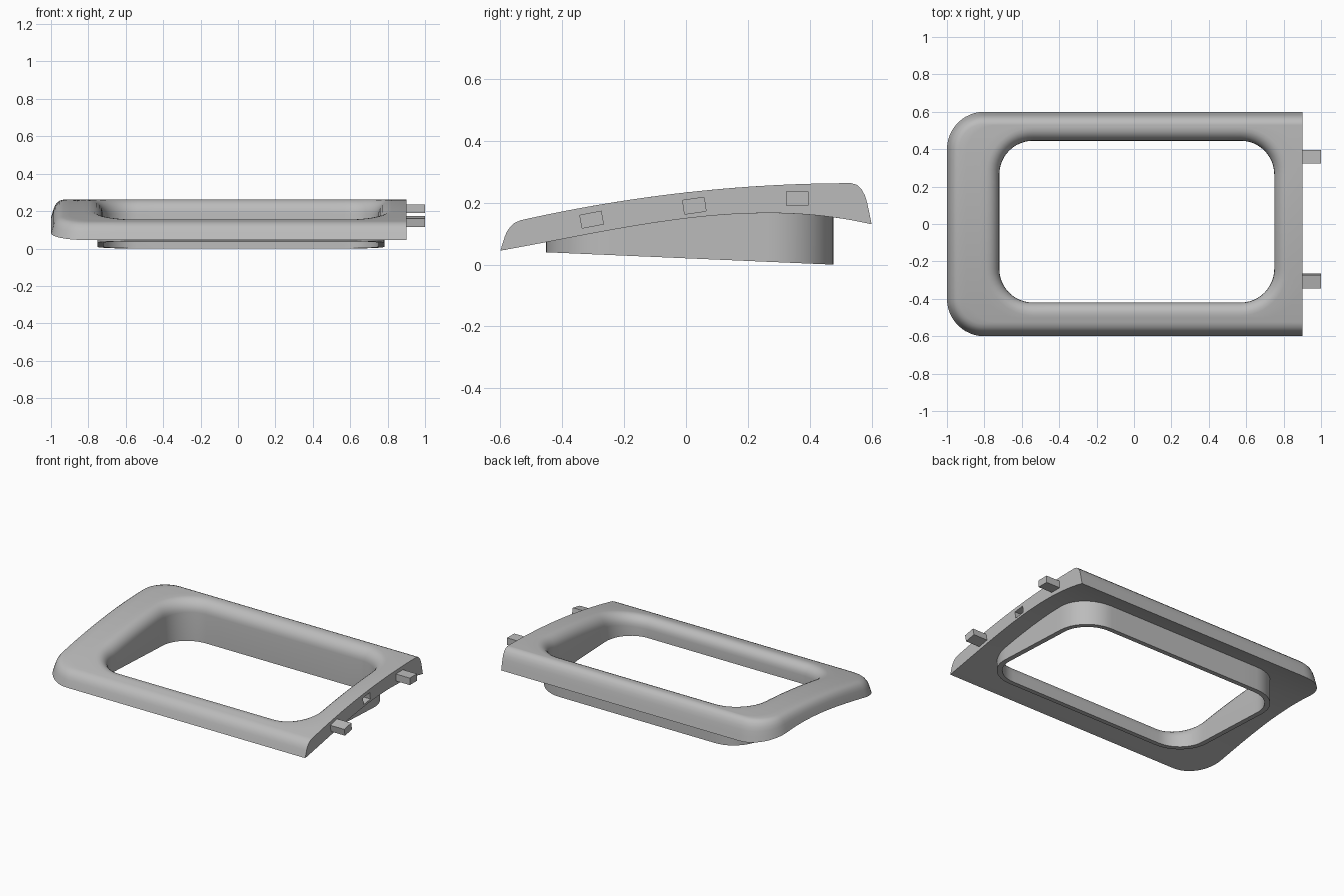
import bpy, bmesh, math
from mathutils import Vector

cube = bpy.data.objects.get("Cube")
if cube:
    bpy.data.objects.remove(cube, do_unlink=True)

grey = bpy.data.materials.new("plain grey")
grey.use_nodes = True
colour = (0.5, 0.5, 0.5, 1)
grey.diffuse_color = colour
grey.node_tree.nodes["Principled BSDF"].inputs["Base Color"].default_value = colour

CUT_X = 0.9
ARC, SIDE = 12, 12


# Heights of the arched upper face, the underside and the skirt rim
def top(y):
    return 0.233 + 0.112 * y - 0.105 * y * y


def under(y):
    return 0.149 + 0.1205 * y - 0.171 * y ** 2 - 0.138 * y ** 3


def rim(y):
    return 0.0202 - 0.043 * y


def rounded_rect(x0, x1, y0, y1, r):
    """Plan outline with subdivided straights, always the same point count."""
    corners = [(x1 - r, y1 - r), (x0 + r, y1 - r), (x0 + r, y0 + r), (x1 - r, y0 + r)]
    arcs = []
    for k, (cx, cy) in enumerate(corners):
        angles = [(k + i / ARC) * math.pi / 2 for i in range(ARC + 1)]
        arcs.append([Vector((cx + r * math.cos(a), cy + r * math.sin(a))) for a in angles])
    pts = []
    for k, arc in enumerate(arcs):
        pts += arc
        nxt = arcs[(k + 1) % 4][0]
        pts += [arc[-1].lerp(nxt, i / SIDE) for i in range(1, SIDE)]
    return pts


def outer(d):
    return rounded_rect(-1 + d, 1.2 - d, -0.6 + d, 0.6 - d, 0.2 - d)


def opening(d):
    return rounded_rect(-0.72 - d, 0.75 + d, -0.42 - d, 0.445 + d, 0.18 + d)


def blend(a, b, t):
    return [p.lerp(q, t) for p, q in zip(a, b)]


def raised(pts, height):
    return [(p.x, p.y, height(p.y)) for p in pts]


def finish(ob, angle=30):
    ob.data.materials.clear()
    ob.data.materials.append(grey)
    bpy.ops.object.select_all(action='DESELECT')
    ob.select_set(True)
    bpy.context.view_layer.objects.active = ob
    bpy.ops.object.shade_smooth_by_angle(angle=math.radians(angle))


def make_box(name, centre, size, tilt):
    bpy.ops.mesh.primitive_cube_add(size=1, location=centre, rotation=(math.radians(tilt), 0, 0))
    ob = bpy.context.object
    ob.name = name
    ob.scale = size
    return ob


# Concentric loops running around the whole cross-section of the frame
loops = []
for d, f in [(0, 0), (0.007, 0.25), (0.014, 0.5), (0.021, 0.68), (0.032, 0.84), (0.046, 0.95)]:
    loops.append(raised(outer(d), lambda y: under(y) + f * (top(y) - under(y))))
crest, lip = outer(0.065), opening(0.07)
for i in range(5):
    loops.append(raised(blend(crest, lip, i / 4), top))
for i in range(1, 7):
    a = i / 6 * math.pi / 2
    loops.append(raised(opening(0.07 * (1 - math.sin(a))),
                        lambda y: top(y) - 0.075 * (1 - math.cos(a))))
loops.append(raised(opening(0), rim))
skirt = opening(0.032)
loops.append(raised(skirt, rim))
for i in range(4):
    loops.append(raised(blend(skirt, outer(0), i / 4), under))

bm = bmesh.new()
rings = [[bm.verts.new(p) for p in loop] for loop in loops]
n = len(rings[0])
for k, ring in enumerate(rings):
    nxt = rings[(k + 1) % len(rings)]
    for i in range(n):
        j = (i + 1) % n
        bm.faces.new((ring[i], ring[j], nxt[j], nxt[i]))

# Flat cut end on the left side
bmesh.ops.bisect_plane(bm, geom=bm.verts[:] + bm.edges[:] + bm.faces[:], dist=1e-5,
                       plane_co=(CUT_X, 0, 0), plane_no=(1, 0, 0), clear_outer=True)
bmesh.ops.holes_fill(bm, edges=[e for e in bm.edges if e.is_boundary], sides=0)
bmesh.ops.recalc_face_normals(bm, faces=bm.faces[:])
mesh = bpy.data.meshes.new("bezel_frame")
bm.to_mesh(mesh)
bm.free()
frame = bpy.data.objects.new("bezel_frame", mesh)
bpy.context.collection.objects.link(frame)

# Small socket in the cut end
cutter = make_box("socket_cutter", (CUT_X, 0.027, 0.19), (0.1, 0.07, 0.045), 8)
cutter.hide_render = True
bpy.context.view_layer.update()
bpy.context.view_layer.objects.active = frame
cut = frame.modifiers.new("socket", 'BOOLEAN')
cut.operation = 'DIFFERENCE'
cut.solver = 'EXACT'
cut.object = cutter
bpy.ops.object.modifier_apply(modifier=cut.name)
bpy.data.objects.remove(cutter, do_unlink=True)
finish(frame)

# Locating tabs on the cut end
for name, y, z, tilt in [("front_tab", -0.305, 0.145, 11), ("back_tab", 0.36, 0.213, 0)]:
    finish(make_box(name, (0.94, y, z), (0.12, 0.073, 0.045), tilt))
